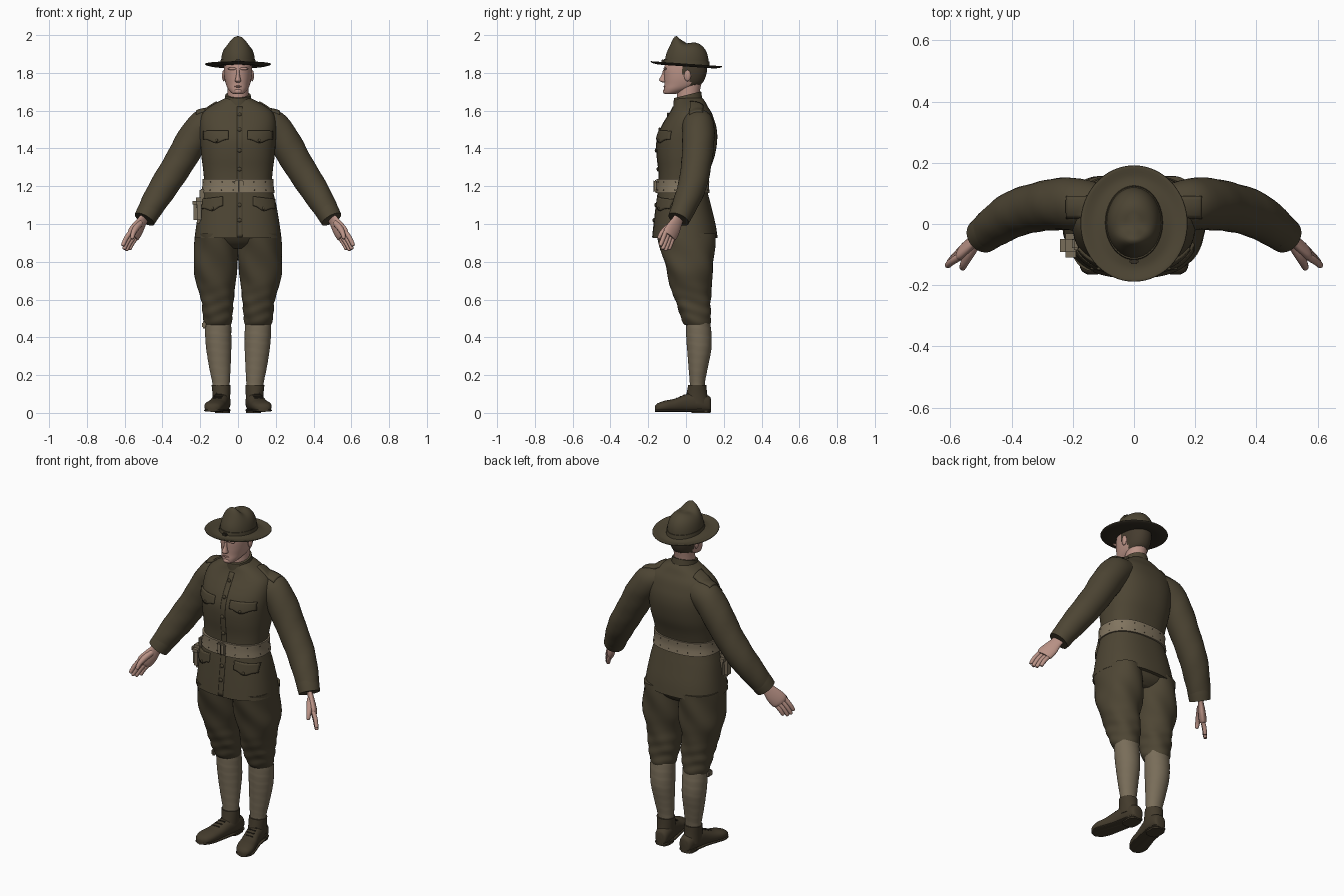
import bpy, bmesh, math
from mathutils import Vector as V
from mathutils.bvhtree import BVHTree

if "Cube" in bpy.data.objects:
    bpy.data.objects.remove(bpy.data.objects["Cube"])


def colour(name, r, g, b):
    m = bpy.data.materials.new(name)
    m.use_nodes = True
    m.diffuse_color = (r, g, b, 1)
    node = next(n for n in m.node_tree.nodes if n.type == 'BSDF_PRINCIPLED')
    node.inputs["Base Color"].default_value = (r, g, b, 1)
    node.inputs["Roughness"].default_value = 0.9
    return m


WOOL = colour("olive wool", .075, .06, .034)
FELT = colour("hat felt", .072, .058, .033)
DARK = colour("dark trim", .035, .028, .018)
CANVAS = colour("tan canvas", .22, .176, .115)
WRAP = colour("legging cloth", .19, .153, .1)
SKIN = colour("skin", .49, .29, .24)
HAIR = colour("brown hair", .06, .045, .028)
LEATHER = colour("boot leather", .056, .043, .025)
LIP = colour("lips", .38, .2, .165)


def finish(name, bm, mats, rule=None, angle=40):
    bmesh.ops.recalc_face_normals(bm, faces=bm.faces)
    if rule:
        for f in bm.faces:
            f.material_index = int(rule(f.calc_center_median(), f.normal))
    mesh = bpy.data.meshes.new(name)
    bm.to_mesh(mesh)
    ob = bpy.data.objects.new(name, mesh)
    bpy.context.collection.objects.link(ob)
    for m in mats if isinstance(mats, list) else [mats]:
        mesh.materials.append(m)
    mesh.shade_smooth()
    mesh.set_sharp_from_angle(angle=math.radians(angle))
    tree = BVHTree.FromBMesh(bm)
    bm.free()
    return tree, ob


def spline(a, b, c, d, t):
    return .5 * (2 * b + (c - a) * t + (2 * a - 5 * b + 4 * c - d) * t * t + (3 * b - a - 3 * c + d) * t ** 3)


# Skin a smooth surface over rings given as (centre, half axis, half axis)
def loft(name, rings, mats, power=2, seg=32, steps=4, fold=None, rule=None):
    last = len(rings) - 1
    fine = []
    for i in range(last):
        near = [rings[min(max(i + k, 0), last)] for k in (-1, 0, 1, 2)]
        fine += [[spline(*(n[j] for n in near), t / steps) for j in range(3)] for t in range(steps)]
    fine.append(rings[-1])
    bm = bmesh.new()
    rows = []
    for c, u, v in fine:
        row = []
        for k in range(seg):
            a = math.tau * k / seg
            ca, sa = math.cos(a), math.sin(a)
            off = u * math.copysign(abs(ca) ** (2 / power), ca) + v * math.copysign(abs(sa) ** (2 / power), sa)
            row.append(bm.verts.new(c + off * (1 + (fold(c, a) if fold else 0))))
        rows.append(row)
    for p, q in zip(rows, rows[1:]):
        for k in range(seg):
            bm.faces.new((p[k], p[k - 1], q[k - 1], q[k]))
    bm.faces.new(rows[0])
    bm.faces.new(rows[-1])
    return finish(name, bm, mats, rule)


# Level rings (z, centre x, half width, front y, back y), optionally sloping with y
def level(rows, s=1, slope=0):
    return [(V((s * x, (f + b) / 2, z + slope * (f + b) / 2)), V((w, 0, 0)),
             V((0, (b - f) / 2, slope * (b - f) / 2))) for z, x, w, f, b in rows]


# Rings square to a path of (x, y, z, radius); across is the direction of the wide side
def tube(name, path, mat, s=1, flat=1, across=(.1, 1, .05), **kw):
    pts = [V((s * x, y, z)) for x, y, z, r in path]
    wide = V((s * across[0], *across[1:]))
    rings = []
    for i, p in enumerate(pts):
        d = (pts[min(i + 1, len(pts) - 1)] - pts[max(i - 1, 0)]).normalized()
        side = d.cross(wide).normalized()
        rings.append((p, side * path[i][3] * flat, d.cross(side) * path[i][3]))
    return loft(name, rings, mat, **kw)


def blob(name, at, size, mat, seg=12):
    bm = bmesh.new()
    bmesh.ops.create_uvsphere(bm, u_segments=seg, v_segments=seg // 2 + 2, radius=1)
    for v in bm.verts:
        v.co = V(at) + V([a * b for a, b in zip(v.co, size)])
    return finish(name, bm, mat)


def block(name, at, size, mat, bevel=.006):
    bm = bmesh.new()
    bmesh.ops.create_cube(bm, size=1)
    for v in bm.verts:
        v.co = V(at) + V([a * b for a, b in zip(v.co, size)])
    bmesh.ops.bevel(bm, geom=bm.edges[:], offset=bevel, segments=2, affect='EDGES')
    return finish(name, bm, mat)


# Cloth plate draped on bodies; shape(u, v) gives two coordinates, cast along -z or +y
def drape(name, shape, trees, mat, thick, down=False, nu=14, nv=6):
    bm = bmesh.new()
    grid = []
    for j in range(nv + 1):
        row = []
        for i in range(nu + 1):
            a, b = shape(i / nu, j / nv)
            start, way = (V((a, b, 3)), V((0, 0, -1))) if down else (V((a, -2, b)), V((0, 1, 0)))
            hits = [h for h in (t.ray_cast(start, way) for t in trees) if h[0]]
            row.append(bm.verts.new(min(hits, key=lambda h: h[3])[0]) if hits else None)
        grid.append(row)
    for j in range(nv):
        for i in range(nu):
            quad = (grid[j][i], grid[j][i + 1], grid[j + 1][i + 1], grid[j + 1][i])
            if all(quad):
                bm.faces.new(quad)
    ob = finish(name, bm, mat)[1]
    mod = ob.modifiers.new("thickness", 'SOLIDIFY')
    mod.thickness, mod.offset = 2 * thick, 0


# Tunic
tunic = loft("tunic", level([(.925, 0, .23, -.178, .168), (1, 0, .22, -.17, .156), (1.1, 0, .203, -.158, .132),
                             (1.2, 0, .18, -.145, .11), (1.28, 0, .184, -.145, .125), (1.36, 0, .194, -.154, .152),
                             (1.44, 0, .2, -.155, .165), (1.5, 0, .203, -.137, .163), (1.55, 0, .2, -.11, .15),
                             (1.59, 0, .185, -.085, .135), (1.622, 0, .148, -.068, .115), (1.65, 0, .1, -.058, .1),
                             (1.668, 0, .065, -.05, .085)]), WOOL, power=2.4, seg=64)[0]
loft("collar", level([(1.625, 0, .076, -.066, .088), (1.65, 0, .071, -.066, .085), (1.682, 0, .067, -.064, .08)],
                     slope=.25), WOOL)
drape("front_placket", lambda u, v: (-.005 + .03 * u, .93 + .69 * v), [tunic], WOOL, .002, nu=3, nv=40)
for z in (1.58, 1.5, 1.39, 1.29, 1.1, 1.02):
    y = tunic.ray_cast(V((.008, -2, z)), V((0, 1, 0)))[0].y
    blob("button", (.008, y - .004, z), (.011, .006, .011), WOOL)

# Belt with buckle and eyelets
belt = loft("belt", level([(1.163, 0, .195, -.16, .126), (1.2, 0, .189, -.157, .121), (1.238, 0, .189, -.156, .123)]),
            CANVAS, power=2.4, seg=64)[0]
block("belt_buckle", (.005, -.162, 1.2), (.05, .016, .068), CANVAS)
block("buckle_bar", (.005, -.17, 1.2), (.008, .006, .06), DARK, .002)
for k in range(16):
    a = math.tau * (k + .5) / 16
    for z in (1.18, 1.222):
        way = V((-math.cos(a), -math.sin(a), 0))
        hit = belt.ray_cast(V((0, -.02, z)) - way, way)[0]
        blob("belt_eyelet", hit, (.003, .003, .003), DARK, 8)

# Canvas pouch hung from the belt
block("pouch", (-.205, -.068, 1.065), (.062, .07, .125), WRAP, .02)
block("pouch_flap", (-.206, -.07, 1.112), (.07, .078, .055), WRAP, .018)
block("pouch_hanger", (-.19, -.065, 1.155), (.025, .04, .06), WRAP)


def sleeve_fold(c, a):
    return .014 * math.sin(60 * c.z + 3 * a)


# Diagonal drapes plus gathers that grow toward the knee
def breeches_fold(c, a):
    knee = math.exp(-((c.z - .55) / .09) ** 2)
    return .028 * math.sin(4 * a + 30 * c.z) + .028 * knee * math.sin(95 * c.z + 2 * math.sin(2 * a))


def wrap_fold(c, a):
    return .014 * ((c.z * 22 + a / math.tau) % 1)


for s, side in ((1, "left"), (-1, "right")):
    # Sleeve, cuff and shoulder strap
    sleeve = tube(side + "_sleeve", [(.11, .06, 1.55, .068), (.18, .065, 1.523, .084), (.245, .065, 1.44, .085),
                                     (.315, .055, 1.32, .08), (.388, .034, 1.205, .076), (.45, -.004, 1.105, .067),
                                     (.492, -.037, 1.03, .056)], WOOL, s, fold=sleeve_fold)[0]
    tube(side + "_cuff", [(.468, -.018, 1.073, .062), (.48, -.027, 1.052, .061), (.495, -.039, 1.025, .058)], WOOL, s)
    drape(side + "_shoulder_strap", lambda u, v: (s * (.11 + .11 * u), .02 + .07 * v), [tunic, sleeve], WOOL, .007, True)

    # Hand, turned so the palm faces forward and inward
    tube(side + "_palm", [(.478, -.028, 1.055, .031), (.507, -.046, 1.015, .034), (.53, -.065, .978, .044),
                          (.551, -.083, .948, .047), (.558, -.089, .934, .04)], SKIN, s, flat=.45, across=(.51, -.65, .56))
    fingers = [(.57, -.108, .957, .609, -.135, .888), (.56, -.095, .945, .602, -.123, .87),
               (.549, -.082, .934, .59, -.108, .863), (.54, -.069, .925, .573, -.09, .868)]
    for x, y, z, tx, ty, tz in fingers:
        tube(side + "_finger", [(x, y, z, .012), ((x + tx) / 2 + .004, (y + ty) / 2, (z + tz) / 2, .012),
                                (tx, ty, tz, .01), (tx, ty, tz - .005, .004)], SKIN, s, seg=10)
    tube(side + "_thumb", [(.518, -.064, 1.005, .018), (.54, -.1, .978, .017), (.555, -.13, .95, .013),
                           (.56, -.143, .926, .01), (.561, -.145, .921, .004)], SKIN, s, seg=12)

    # Pocket flaps
    drape(side + "_chest_flap", lambda u, v: (s * (.05 + .128 * u), 1.492 - v * (.045 + .018 * math.sin(math.pi * u) ** 3)),
          [tunic], WOOL, .008)
    drape(side + "_hip_flap", lambda u, v: (s * (.08 + .11 * u), 1.145 - .015 * u - v * (.05 + .018 * math.sin(math.pi * u) ** 3)),
          [tunic], WOOL, .009)
    for x, z in ((.114, 1.443), (.135, 1.083)):
        y = tunic.ray_cast(V((s * x, -2, z)), V((0, 1, 0)))[0].y
        blob(side + "_pocket_button", (s * x, y - .01, z), (.008, .006, .008), WOOL)

    # Breeches and wrapped leggings
    loft(side + "_breeches", level([(.465, .107, .066, -.005, .125), (.485, .107, .073, -.018, .13),
                                    (.53, .108, .08, -.035, .131), (.6, .109, .088, -.06, .133),
                                    (.68, .117, .1, -.085, .134), (.76, .119, .117, -.105, .144),
                                    (.85, .115, .117, -.13, .15), (.95, .112, .114, -.155, .156)], s),
         WOOL, power=2.2, seg=40, steps=6, fold=breeches_fold)
    loft(side + "_legging", level([(.12, .09, .045, .02, .1), (.16, .09, .046, .02, .1), (.24, .096, .056, .014, .115),
                                   (.34, .102, .066, .006, .134), (.42, .105, .069, .001, .134),
                                   (.49, .106, .069, .001, .126)], s), WRAP, steps=10, fold=wrap_fold)

    # Boot: shaft, upper, thin sole, heel and laces
    loft(side + "_boot_shaft", level([(.05, .088, .046, -.012, .122), (.1, .088, .047, .002, .112),
                                      (.148, .09, .05, .012, .108)], s), LEATHER)
    foot = [(.132, .08, .02, .07), (.12, .08, .037, .085), (.06, .086, .046, .108), (0, .097, .046, .094),
            (-.06, .113, .05, .07), (-.11, .126, .052, .06), (-.15, .133, .039, .046), (-.165, .135, .015, .03)]
    upper = loft(side + "_boot", [(V((s * x, y, h / 2 + .005)), V((w, 0, 0)), V((0, 0, h / 2)))
                                  for y, x, w, h in foot], LEATHER, power=2.3)[0]
    loft(side + "_boot_sole", [(V((s * x, y, .013)), V((w + .001, 0, 0)), V((0, 0, .006)))
                               for y, x, w, h in foot], LEATHER, power=4)
    loft(side + "_heel", level([(0, .082, .04, .03, .13), (.02, .082, .04, .03, .13)], s), LEATHER, power=3)
    for k in range(4):
        y = -.05 + .02 * k
        z = upper.ray_cast(V((s * .1, y, 1)), V((0, 0, -1)))[0].z
        block(side + "_lace", (s * (.11 - .005 * k), y, z), (.045, .005, .006), DARK, .001)

    # Ear and brow
    blob(side + "_ear", (s * .075, .008, 1.785), (.01, .018, .03), SKIN)
    blob(side + "_brow", (s * .03, -.11, 1.822), (.026, .009, .007), SKIN)

# Seat of the breeches under the hem, and the loose strap end below the right knee
loft("breeches_seat", level([(.87, 0, .1, -.08, .1), (.9, 0, .17, -.125, .135), (.95, 0, .218, -.162, .158)]),
     WOOL, power=2.4)
block("legging_strap", (-.18, .04, .465), (.022, .04, .035), WRAP)

# Head
loft("neck", level([(1.62, 0, .058, -.05, .072), (1.68, 0, .055, -.048, .07), (1.76, 0, .055, -.05, .085)]), SKIN)
loft("head", level([(1.687, 0, .022, -.108, -.06), (1.695, 0, .036, -.115, -.03), (1.715, 0, .053, -.116, .03),
                    (1.74, 0, .064, -.114, .08), (1.775, 0, .072, -.115, .102), (1.82, 0, .075, -.116, .112),
                    (1.87, 0, .072, -.105, .105)]), [SKIN, HAIR], power=2.2, seg=48, steps=5,
     rule=lambda p, n: p.z > 1.735 and p.y > .025 or p.z > 1.79 and p.y > -.015)
loft("nose", level([(1.75, 0, .011, -.125, -.1), (1.757, 0, .017, -.14, -.1), (1.768, 0, .014, -.141, -.1),
                    (1.79, 0, .009, -.129, -.1), (1.815, 0, .009, -.122, -.1)]), SKIN, seg=16)
blob("lips", (0, -.114, 1.728), (.02, .006, .005), LIP)
blob("chin", (0, -.108, 1.702), (.022, .014, .014), SKIN)

# Hat: sloping brim with a dark underside, band and pinched crown
loft("hat_brim", level([(1.836, 0, .09, -.11, .115), (1.834, 0, .13, -.147, .15), (1.842, 0, .17, -.184, .187),
                        (1.849, 0, .17, -.184, .187), (1.842, 0, .13, -.147, .15), (1.85, 0, .09, -.11, .115)],
                       slope=-.07), [FELT, DARK], seg=64, rule=lambda p, n: n.z < -.3)
loft("hat_band", level([(1.842, 0, .095, -.118, .126), (1.868, 0, .092, -.115, .123)], slope=-.06), FELT, seg=48)
block("hat_cord_knot", (0, -.123, 1.862), (.028, .014, .018), DARK, .004)
bm = bmesh.new()
bmesh.ops.create_uvsphere(bm, u_segments=48, v_segments=32, radius=1)
bmesh.ops.delete(bm, geom=[v for v in bm.verts if v.co.z < -.01], context='VERTS')
for v in bm.verts:
    flat = math.hypot(v.co.x, v.co.y)
    h = max(v.co.z, 0)
    k = flat ** .5 / flat if flat > .001 else 0
    x, y = v.co.x * k * .09, .004 + v.co.y * k * .116
    peak = .054 * math.exp(-((y + .057) / .032) ** 2 - (x / .07) ** 2)
    rear = .012 * math.exp(-((y - .05) / .05) ** 2 - (x / .06) ** 2)
    v.co = V((x, y, 1.845 + h ** .9 * .105 + h ** 3 * (peak + rear)))
finish("hat_crown", bm, FELT, angle=60)
